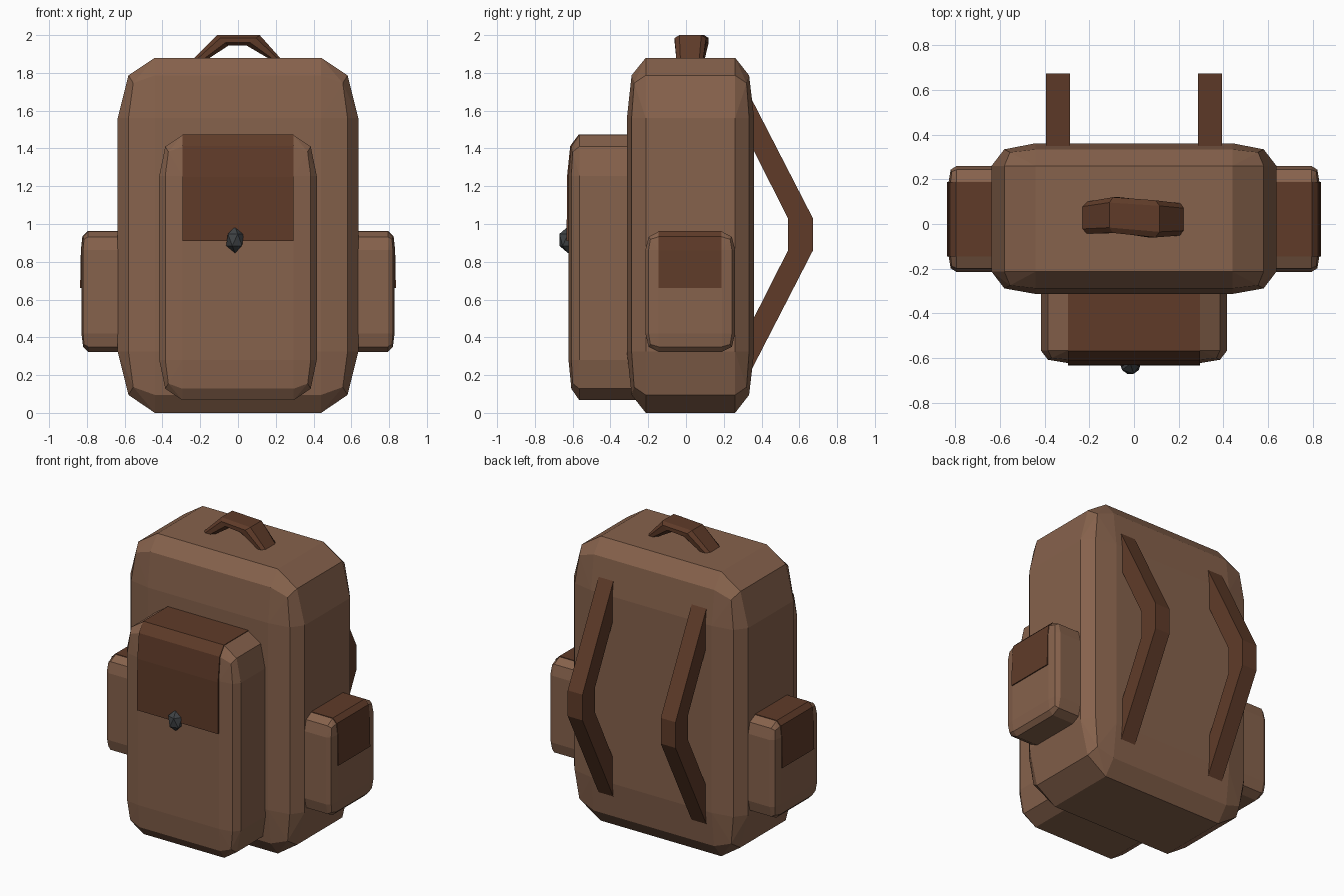
import bpy, bmesh
from math import radians
from mathutils import Vector

if "Cube" in bpy.data.objects:
    bpy.data.objects.remove(bpy.data.objects["Cube"])


def material(name, rgb):
    m = bpy.data.materials.new(name)
    m.diffuse_color = (*rgb, 1)
    m.use_nodes = True
    m.node_tree.nodes["Principled BSDF"].inputs["Base Color"].default_value = m.diffuse_color
    return m


TAN = material("tan_canvas", (0.24, 0.122, 0.072))
LEATHER = material("dark_leather", (0.115, 0.044, 0.022))
METAL = material("dark_metal", (0.05, 0.055, 0.06))


def finish(bm, name, mat, mirror=False):
    bmesh.ops.recalc_face_normals(bm, faces=bm.faces)
    me = bpy.data.meshes.new(name)
    bm.to_mesh(me)
    bm.free()
    me.materials.append(mat)
    ob = bpy.data.objects.new(name, me)
    bpy.context.collection.objects.link(ob)
    if mirror:
        mod = ob.modifiers.new("mirror", 'MIRROR')
        mod.use_mirror_merge = False
    return ob


def soft_box(name, x, y, z, mirror=False, cut=None):
    """Box with two-step rounding; each axis is (low triple, high triple) of
    outer face, edge middle and flat inset positions."""
    bm = bmesh.new()
    for X in x:
        for Y in y:
            for Z in z:
                axes = (X, Y, Z)
                corner = [a[1] + 0.18 * (a[2] - a[1]) for a in axes]
                bm.verts.new(corner)
                for i in range(3):
                    face = [a[2] for a in axes]
                    face[i] = axes[i][0]
                    bm.verts.new(face)
                    edge = [a[1] for a in axes]
                    edge[i] = axes[i][2]
                    bm.verts.new(edge)
    res = bmesh.ops.convex_hull(bm, input=bm.verts)
    loose = [v for v in bm.verts if not v.link_faces]
    bmesh.ops.delete(bm, geom=loose, context='VERTS')
    bmesh.ops.dissolve_limit(bm, angle_limit=radians(1), verts=bm.verts, edges=bm.edges)
    if cut:
        bmesh.ops.bisect_plane(bm, geom=bm.verts[:] + bm.edges[:] + bm.faces[:],
                               plane_co=cut[0], plane_no=cut[1], clear_inner=True)
        bmesh.ops.holes_fill(bm, edges=[e for e in bm.edges if e.is_boundary])
    return finish(bm, name, TAN, mirror)


def prism(name, points, place, lo, hi, mirror=False):
    """Extrude a profile between lo and hi; place(a, b, t) gives the 3D point."""
    bm = bmesh.new()
    rings = [[bm.verts.new(place(a, b, t)) for a, b in points] for t in (lo, hi)]
    n = len(points)
    bm.faces.new(rings[0])
    bm.faces.new(rings[1][::-1])
    for i in range(n):
        j = (i + 1) % n
        bm.faces.new((rings[0][i], rings[0][j], rings[1][j], rings[1][i]))
    return finish(bm, name, LEATHER, mirror)


def sym(outer, mid, flat):
    return ((-outer, -mid, -flat), (outer, mid, flat))


# Main bag
soft_box("main_bag", sym(0.637, 0.58, 0.44),
         ((-0.313, -0.288, -0.213), (0.361, 0.334, 0.26)),
         ((0.0, 0.095, 0.325), (1.88, 1.787, 1.56)))

# Front pocket, cut off inside the bag
soft_box("front_pocket", sym(0.417, 0.385, 0.295),
         ((-0.622, -0.607, -0.565), (0.1, 0.08, 0.04)),
         ((0.067, 0.128, 0.28), (1.47, 1.41, 1.255)),
         cut=((0, -0.22, 0), (0, -1, 0)))

# Side pockets
soft_box("side_pocket", ((0.4, 0.41, 0.44), (0.829, 0.82, 0.793)),
         ((-0.215, -0.198, -0.145), (0.26, 0.243, 0.19)),
         ((0.323, 0.35, 0.42), (0.96, 0.932, 0.862)),
         mirror=True, cut=((0.6, 0, 0), (1, 0, 0)))

# Flaps
prism("front_flap",
      [(-0.25, 1.474), (-0.568, 1.474), (-0.613, 1.413), (-0.63, 1.25), (-0.632, 0.91),
       (-0.61, 0.91), (-0.61, 1.25), (-0.56, 1.45), (-0.25, 1.45)],
      lambda a, b, t: (t, a, b), -0.295, 0.295)
prism("side_flap",
      [(0.6, 0.964), (0.795, 0.964), (0.824, 0.935), (0.832, 0.86), (0.836, 0.66),
       (0.82, 0.66), (0.82, 0.86), (0.79, 0.945), (0.6, 0.945)],
      lambda a, b, t: (a, t, b), -0.145, 0.187, mirror=True)

# Shoulder straps
prism("shoulder_strap",
      [(0.335, 1.685), (0.672, 1.03), (0.672, 0.86), (0.335, 0.205),
       (0.335, 0.455), (0.54, 0.86), (0.54, 1.03), (0.335, 1.435)],
      lambda a, b, t: (t, a, b), 0.286, 0.394, mirror=True)

# Top handle: octagonal strap swept through (outer xz, inner xz, centre y, half width)
stations = [((-0.25, 1.86), (-0.18, 1.86), 0.026, 0.07),
            ((-0.11, 2.0), (-0.05, 1.945), 0.04, 0.08),
            ((0.115, 2.0), (0.045, 1.945), 0.023, 0.083),
            ((0.24, 1.86), (0.19, 1.86), 0.02, 0.07)]
section = [(1, -.7), (1, .7), (.45, 1), (-.45, 1), (-1, .7), (-1, -.7), (-.45, -1), (.45, -1)]
bm = bmesh.new()
rings = []
for o, i, cy, w in stations:
    o, i = Vector(o), Vector(i)
    ring = []
    for s, t in section:
        p = (o + i) / 2 + (o - i) / 2 * s
        ring.append(bm.verts.new((p.x, cy + w * t, p.y)))
    rings.append(ring)
for a, b in zip(rings, rings[1:]):
    for k in range(8):
        m = (k + 1) % 8
        bm.faces.new((a[k], a[m], b[m], b[k]))
bm.faces.new(rings[0])
bm.faces.new(rings[-1][::-1])
finish(bm, "top_handle", LEATHER)

# Pocket button
bm = bmesh.new()
bmesh.ops.create_icosphere(bm, subdivisions=1, radius=1)
for v in bm.verts:
    v.co = Vector((-0.016 + v.co.x * 0.052, -0.625 + v.co.y * 0.053, 0.916 + v.co.z * 0.07))
finish(bm, "pocket_button", METAL)
